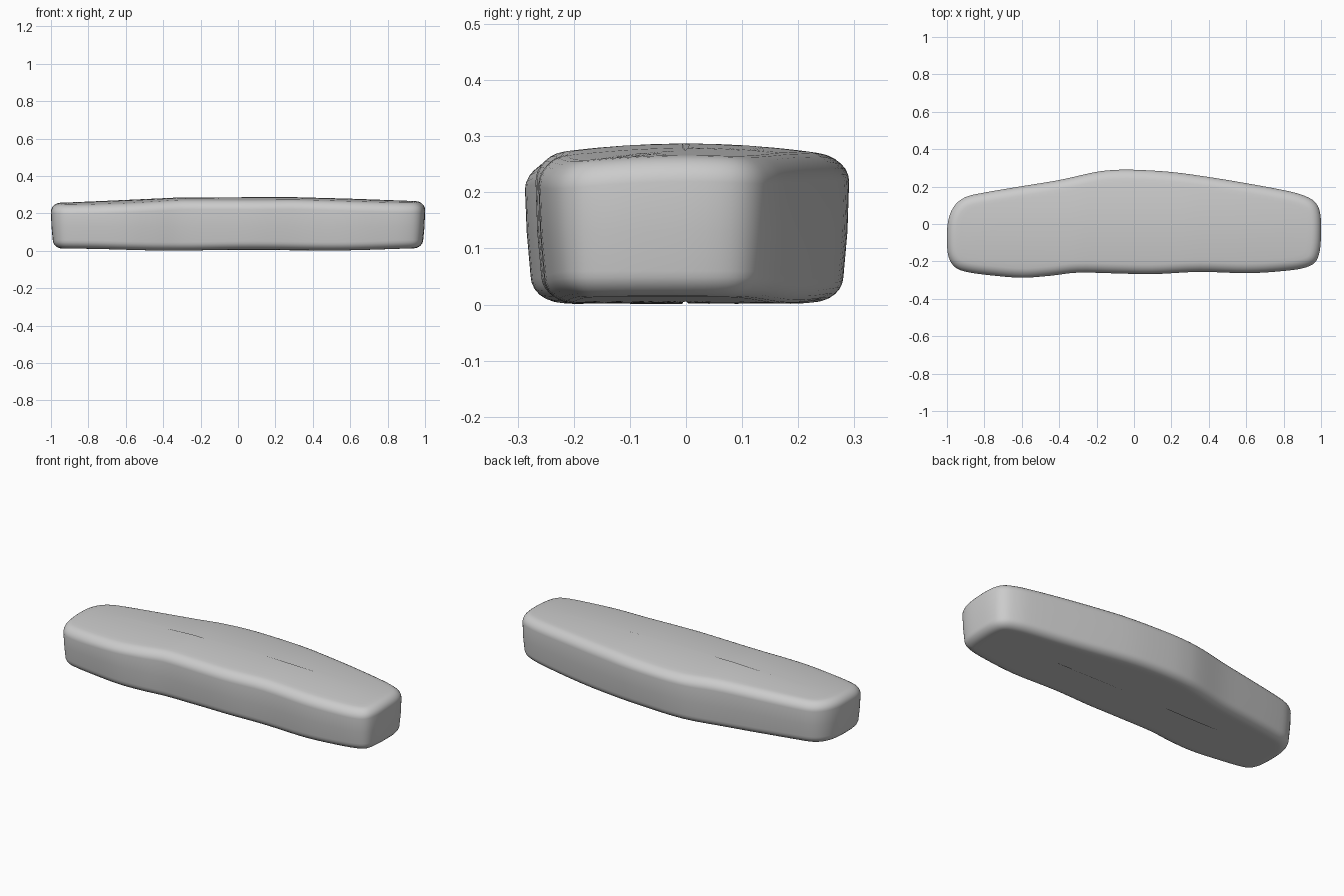
import bpy, bmesh, math
from mathutils import Vector

if "Cube" in bpy.data.objects:
    bpy.data.objects.remove(bpy.data.objects["Cube"])

# Plan outline, counter-clockwise from the left end
OUTLINE = [(-1, -.1), (-.99, -.18), (-.955, -.232), (-.89, -.257), (-.76, -.275), (-.6, -.287),
           (-.45, -.277), (-.3, -.26), (-.1, -.264), (.1, -.268), (.35, -.256), (.6, -.263),
           (.78, -.253), (.9, -.237), (.965, -.208), (.992, -.15), (1, -.05), (.995, .06),
           (.965, .12), (.9, .155), (.8, .181), (.6, .218), (.4, .251), (.2, .278), (0, .29),
           (-.12, .288), (-.22, .275), (-.4, .235), (-.6, .202), (-.8, .168), (-.905, .142),
           (-.965, .09), (-.995, .01)]
# Crown height along x
CROWN = [(-1, .256), (-.9, .259), (-.6, .272), (-.3, .286), (.3, .287), (.6, .279), (.9, .268), (1, .264)]


def lerp_table(table, x):
    for (x0, z0), (x1, z1) in zip(table, table[1:]):
        if x <= x1:
            return z0 + (z1 - z0) * max(0, (x - x0) / (x1 - x0))
    return table[-1][1]


def smooth_loop(pts, steps):
    out, n = [], len(pts)
    for i in range(n):
        a, b, c, d = (Vector(pts[(i + k) % n]) for k in (-1, 0, 1, 2))
        for s in range(steps):
            t = s / steps
            out.append(.5 * (2 * b + (c - a) * t + (2 * a - 5 * b + 4 * c - d) * t * t
                             + (3 * b - a - 3 * c + d) * t ** 3))
    return out


def top_z(x, y):
    return lerp_table(CROWN, x) - .022 * min(1, abs(y) / .27) ** 2


def bottom_z(x, y):
    return .004 + .008 * abs(x) ** 3 + .003 * math.sin(7 * x + 1)


loop = smooth_loop(OUTLINE, 4)
n = len(loop)
normals = []
for i in range(n):
    t = (loop[(i + 1) % n] - loop[i - 1]).normalized()
    normals.append(Vector((t.y, -t.x)))

R = .05
rings = []


def add_ring(inset, shrink, zfun):
    ring = []
    for p, nm in zip(loop, normals):
        q = p - nm * inset
        # caps close towards a spine along x
        q = Vector((q.x * (1 - .25 * shrink), q.y * (1 - shrink)))
        ring.append((q.x, q.y, zfun(q.x, q.y)))
    rings.append(ring)


# Underside, rounded lower edge, wall, rounded upper edge, crowned top
for s in (.97, .75, .5, .25, .1):
    add_ring(R + .01, s, bottom_z)
for k in range(7):
    a = k / 6 * math.pi / 2
    add_ring(.01 + R * (1 - math.sin(a)), 0,
             lambda x, y, a=a: bottom_z(x, y) + R * .9 * (1 - math.cos(a)))
add_ring(.003, 0, lambda x, y: .13)
for k in range(7):
    a = k / 6 * math.pi / 2
    add_ring(R * (1 - math.cos(a)), 0,
             lambda x, y, a=a: top_z(x, y) - R * .9 * (1 - math.sin(a)))
for s in (.1, .25, .5, .75, .97):
    add_ring(R, s, top_z)

bm = bmesh.new()
vr = [[bm.verts.new(c) for c in r] for r in rings]
for lo, hi in zip(vr, vr[1:]):
    for i in range(n):
        j = (i + 1) % n
        bm.faces.new((lo[i], lo[j], hi[j], hi[i]))
bm.faces.new(vr[0][::-1])
bm.faces.new(vr[-1])
bmesh.ops.recalc_face_normals(bm, faces=bm.faces)
mesh = bpy.data.meshes.new("stone_slab")
bm.to_mesh(mesh)
bm.free()
mesh.shade_smooth()
slab = bpy.data.objects.new("stone_slab", mesh)
bpy.context.collection.objects.link(slab)
